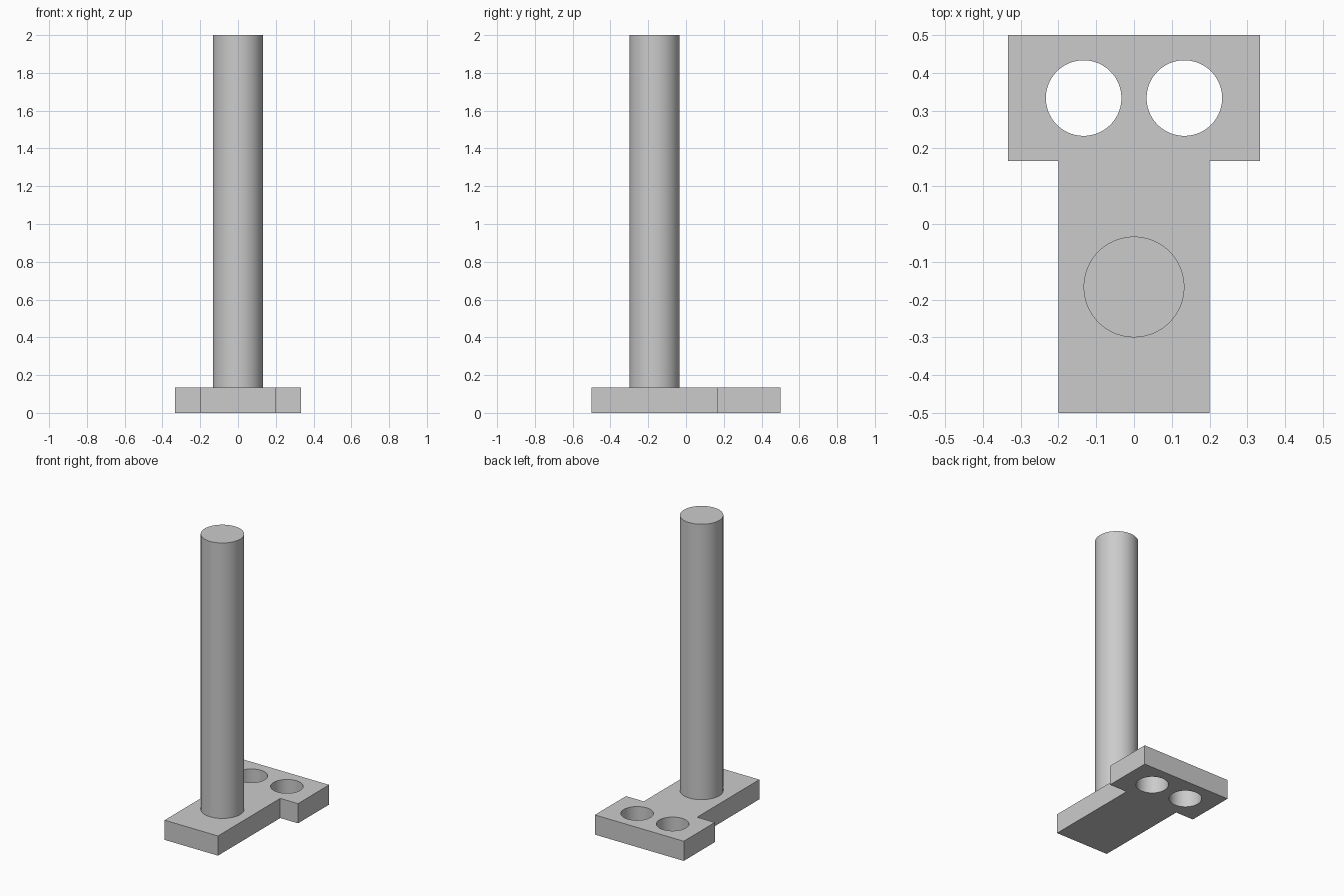
import bpy
import bmesh
from math import radians

default = bpy.data.objects.get("Cube")
if default:
    bpy.data.objects.remove(default, do_unlink=True)

THICK = 2 / 15   # plate thickness
SIDES = 96

# Single grey material
grey = bpy.data.materials.new("plain grey")
grey.use_nodes = True
colour = (0.6, 0.6, 0.6, 1)
grey.diffuse_color = colour
grey.node_tree.nodes["Principled BSDF"].inputs["Base Color"].default_value = colour


def cylinder(name, x, y, radius, bottom, top):
    bpy.ops.mesh.primitive_cylinder_add(
        vertices=SIDES, radius=radius, depth=top - bottom,
        location=(x, y, (bottom + top) / 2))
    obj = bpy.context.object
    obj.name = name
    obj.data.materials.append(grey)
    return obj


def smooth(obj):
    bpy.ops.object.select_all(action="DESELECT")
    obj.select_set(True)
    bpy.context.view_layer.objects.active = obj
    bpy.ops.object.shade_smooth_by_angle(angle=radians(30))


# T-shaped base plate: half outline mirrored, then extruded upwards
half = [(0.2, -0.5), (0.2, 1 / 6), (1 / 3, 1 / 6), (1 / 3, 0.5)]
outline = half + [(-x, y) for x, y in reversed(half)]
bm = bmesh.new()
face = bm.faces.new([bm.verts.new((x, y, 0)) for x, y in outline])
extruded = bmesh.ops.extrude_face_region(bm, geom=[face], use_keep_orig=True)
top_verts = [v for v in extruded["geom"] if isinstance(v, bmesh.types.BMVert)]
bmesh.ops.translate(bm, verts=top_verts, vec=(0, 0, THICK))
bmesh.ops.recalc_face_normals(bm, faces=bm.faces)
mesh = bpy.data.meshes.new("base_plate")
bm.to_mesh(mesh)
bm.free()
plate = bpy.data.objects.new("base_plate", mesh)
bpy.context.collection.objects.link(plate)
mesh.materials.append(grey)

# Two through holes in the wide end
for side, x in (("left", THICK), ("right", -THICK)):
    cutter = cylinder(side + "_hole_cutter", x, 1 / 3, 0.1, -0.1, THICK + 0.1)
    cutter.hide_render = True
    bpy.context.view_layer.objects.active = plate
    cut = plate.modifiers.new(side + "_hole", "BOOLEAN")
    cut.operation = "DIFFERENCE"
    cut.solver = "EXACT"
    cut.object = cutter
    bpy.ops.object.modifier_apply(modifier=cut.name)
    bpy.data.objects.remove(cutter, do_unlink=True)
smooth(plate)

# Upright round post standing on the plate
post = cylinder("post", 0, -1 / 6, THICK, THICK, 2)
smooth(post)
